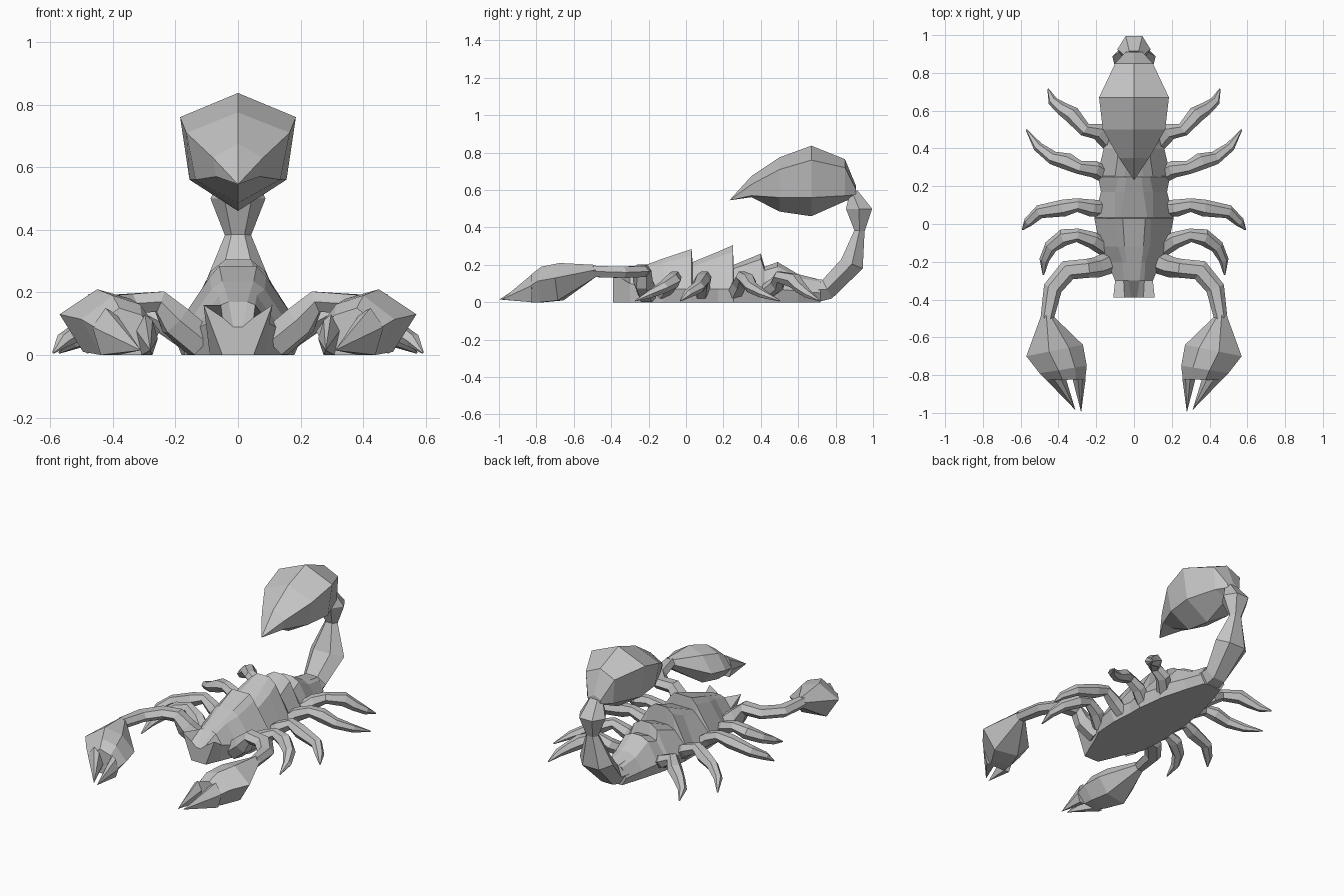
import bpy
import bmesh
from mathutils import Vector

cube = bpy.data.objects.get("Cube")
if cube:
    bpy.data.objects.remove(cube, do_unlink=True)

grey = bpy.data.materials.new("shell_grey")
grey.use_nodes = True
shade = (0.55, 0.55, 0.55, 1)
grey.diffuse_color = shade
grey.node_tree.nodes["Principled BSDF"].inputs["Base Color"].default_value = shade


def loft(name, rings, mirrored=False):
    """Skin equal-sized rings; a ring of one point makes a tip."""
    bm = bmesh.new()
    loops = [[bm.verts.new((p[0], p[1], max(p[2], 0))) for p in ring] for ring in rings]
    for a, b in zip(loops, loops[1:]):
        count = len(a)
        for i in range(count):
            j = (i + 1) % count
            if len(b) == 1:
                bm.faces.new((a[i], a[j], b[0]))
            else:
                bm.faces.new((a[i], a[j], b[j], b[i]))
    for end in (loops[0], loops[-1]):
        if len(end) > 2:
            bm.faces.new(end)
    bmesh.ops.recalc_face_normals(bm, faces=bm.faces)
    mesh = bpy.data.meshes.new(name)
    bm.to_mesh(mesh)
    bm.free()
    mesh.materials.append(grey)
    obj = bpy.data.objects.new(name, mesh)
    bpy.context.collection.objects.link(obj)
    if mirrored:
        obj.modifiers.new("Mirror", "MIRROR").use_mirror_merge = False
    return obj


def limb(name, path):
    """Six-sided jointed limb along (x, y, z, half width, half height)."""
    points = [Vector(p[:3]) for p in path]
    rings = []
    for i, (p, spec) in enumerate(zip(points, path)):
        along = points[min(i + 1, len(points) - 1)] - points[max(i - 1, 0)]
        side = along.cross(Vector((0, 0, 1))).normalized()
        up = side.cross(along).normalized()
        side, up = side * spec[3], up * spec[4]
        rings.append([p + side, p + side / 2 + up, p - side / 2 + up,
                      p - side, p - side / 2 - up, p + side / 2 - up])
    return loft(name, rings, mirrored=True)


def symmetric(half):
    return half + [(-x, y, z) for x, y, z in reversed(half)]


# Body: flat belly, flared flanks and stepped back plates
# (y, belly, flank, flank z, shoulder, shoulder z, ridge, ridge z)
body = [
    (-.39, .05, .11, .16, .05, .12, .015, .09),
    (-.30, .09, .10, .10, .055, .16, .03, .17),
    (-.20, .13, .14, .08, .06, .19, .04, .205),
    (-.12, .17, .18, .07, .085, .21, .05, .235),
    (.03, .18, .21, .07, .09, .25, .06, .285),
    (.035, .18, .21, .07, .10, .19, .07, .215),
    (.17, .17, .175, .07, .10, .24, .05, .27),
    (.25, .17, .19, .07, .085, .27, .04, .305),
    (.255, .17, .195, .07, .10, .18, .05, .20),
    (.40, .15, .16, .07, .08, .23, .03, .26),
    (.42, .15, .16, .07, .09, .17, .04, .19),
    (.49, .13, .15, .07, .08, .19, .03, .215),
    (.60, .10, .12, .06, .07, .13, .03, .15),
    (.72, .06, .09, .05, .06, .11, .03, .12),
]
loft("body", [symmetric([(b, y, 0), (m, y, mz), (s, y, sz), (t, y, tz)])
              for y, b, m, mz, s, sz, t, tz in body])

# Tail: hourglass segments (back y, back z, front y, front z, half width)
tail = [
    (.70, .0, .66, .13, .09),
    (.78, .02, .73, .12, .08),
    (.945, .18, .83, .23, .115),
    (.955, .38, .90, .385, .042),
    (.995, .50, .855, .50, .088),
    (.915, .60, .87, .56, .05),
]
loft("tail", [symmetric([(w / 2, by, bz), (w, (by + fy) / 2, (bz + fz) / 2), (w / 2, fy, fz)])
              for by, bz, fy, fz, w in tail])

# Stinger: bulb tapering forward to a point
# (y, top z, upper width, upper z, lower width, lower z, bottom z)
bulb = [
    (.91, .62, .045, .60, .04, .575, .56),
    (.85, .765, .10, .72, .09, .57, .54),
    (.67, .837, .185, .76, .155, .56, .46),
    (.50, .775, .165, .71, .135, .56, .485),
    (.35, .675, .08, .63, .07, .57, .562),
]
stinger = [[(0, y, t), (u, y, uz), (v, y, vz), (0, y, b), (-v, y, vz), (-u, y, uz)]
           for y, t, u, uz, v, vz, b in bulb]
loft("stinger", stinger + [[(0, .232, .545)]])

# Pincer arms
limb("pincer_arm", [
    (.12, -.20, .04, .06, .05),
    (.20, -.23, .11, .055, .05),
    (.25, -.235, .17, .05, .035),
    (.35, -.245, .165, .055, .03),
    (.43, -.34, .16, .05, .03),
    (.46, -.50, .165, .035, .03),
])


def claw_ring(inner, inner_y, outer, outer_y, low, high):
    """Hexagon spanning a claw from its inner to its outer edge."""
    def at(t, z):
        return (inner + (outer - inner) * t, inner_y + (outer_y - inner_y) * t,
                low + (high - low) * z)
    return [at(0, .4), at(.25, .85), at(.6, 1), at(1, .6), at(.75, 0), at(.25, 0)]


# Claws: palm plus two pointed fingers
loft("claw_palm", [
    claw_ring(.425, -.49, .49, -.48, .135, .20),
    claw_ring(.27, -.64, .57, -.70, .01, .21),
    claw_ring(.25, -.75, .50, -.79, 0, .19),
    claw_ring(.258, -.82, .46, -.83, 0, .15),
], mirrored=True)
loft("claw_outer_finger", [claw_ring(.36, -.82, .465, -.825, 0, .15),
                           [(.31, -.985, .015)]], mirrored=True)
loft("claw_inner_finger", [claw_ring(.256, -.82, .325, -.82, 0, .13),
                           [(.28, -.998, .015)]], mirrored=True)

# Walking legs: centre line from hip to foot, sharing one taper
legs = {
    "front_leg": [(.15, -.13), (.22, -.085), (.30, -.06), (.37, -.07),
                  (.44, -.12), (.475, -.19), (.48, -.27)],
    "second_leg": [(.16, .08), (.23, .085), (.30, .10), (.37, .085),
                   (.50, .065), (.56, .01), (.59, -.03)],
    "third_leg": [(.15, .26), (.21, .29), (.29, .30), (.35, .33),
                  (.43, .35), (.51, .41), (.57, .50)],
    "rear_leg": [(.12, .42), (.19, .49), (.26, .50), (.33, .58),
                 (.38, .61), (.43, .65), (.455, .715)],
}
heights = (.05, .10, .135, .115, .08, .045, .008)
widths = (.045, .045, .036, .045, .036, .026, .004)
for name, track in legs.items():
    limb(name, [(x, y, z, w, w * .8) for (x, y), z, w in zip(track, heights, widths)])
